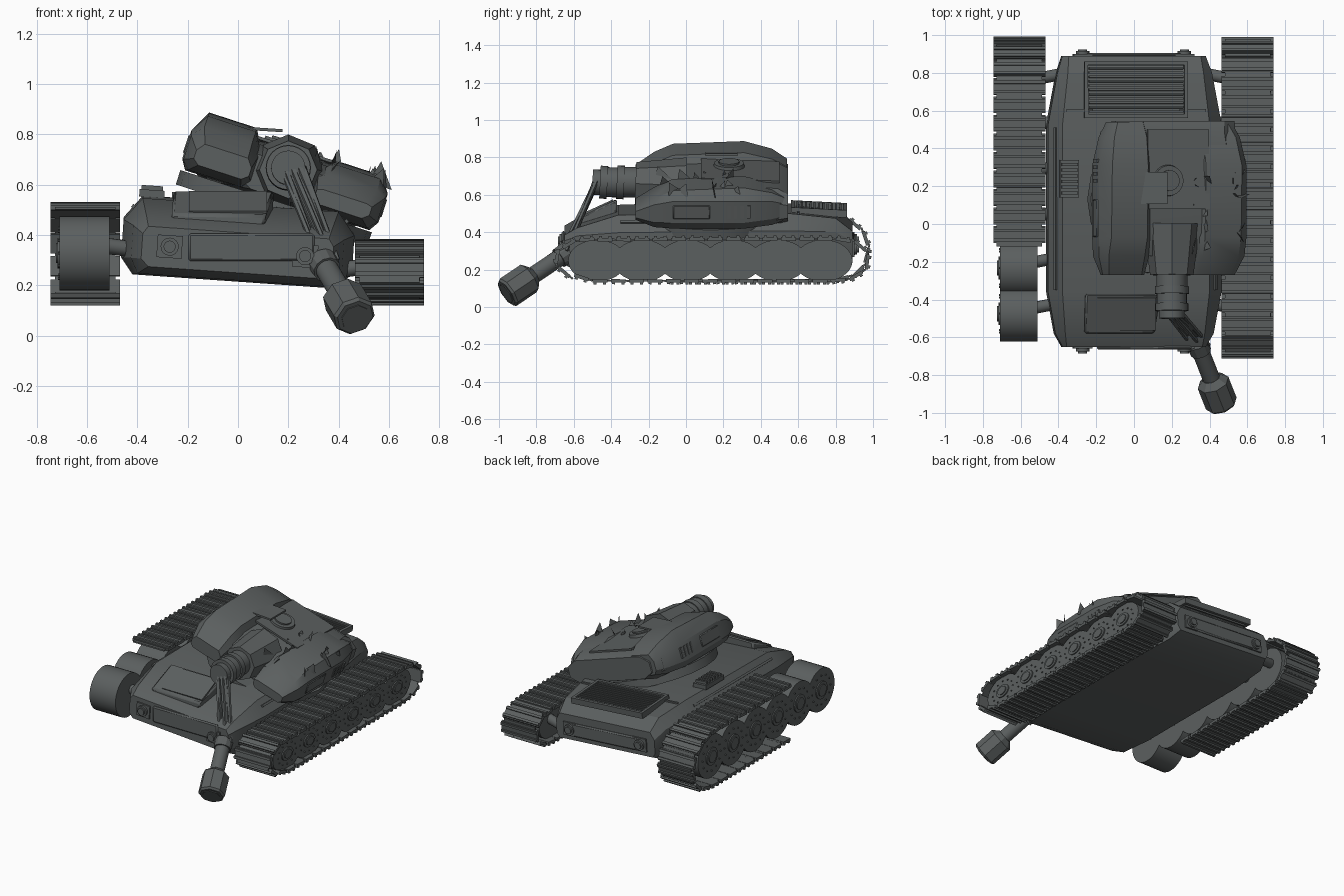
import bpy, bmesh, math, random
from mathutils import Matrix, Vector

random.seed(4)
cube = bpy.data.objects.get("Cube")
if cube:
    bpy.data.objects.remove(cube)

metal = bpy.data.materials.new("burnt grey metal")
metal.use_nodes = True
GREY = (0.105, 0.115, 0.115, 1)
metal.diffuse_color = GREY
metal.node_tree.nodes["Principled BSDF"].inputs["Base Color"].default_value = GREY

# Frames: the hull leans to one side, the turret has slid off further
WORLD = Matrix.Identity(4)
HULL = Matrix.Translation((0, 0, 0.37)) @ Matrix.Rotation(math.radians(4), 4, 'Y') @ Matrix.Translation((0, 0, -0.37))
TURRET = Matrix.Translation((0.15, 0.13, 0.53)) @ Matrix.Rotation(math.radians(18), 4, 'Y')


def finish(name, bm, frame=WORLD, bevel=0):
    bmesh.ops.recalc_face_normals(bm, faces=bm.faces)
    mesh = bpy.data.meshes.new(name)
    bm.to_mesh(mesh)
    bm.free()
    mesh.transform(frame)
    mesh.materials.append(metal)
    ob = bpy.data.objects.new(name, mesh)
    bpy.context.collection.objects.link(ob)
    if bevel:
        mod = ob.modifiers.new("edge", 'BEVEL')
        mod.width, mod.segments = bevel, 1
    bpy.context.view_layer.objects.active = ob
    bpy.ops.object.select_all(action='DESELECT')
    ob.select_set(True)
    bpy.ops.object.shade_smooth_by_angle(angle=math.radians(28))


def add_box(bm, centre, size, rot=WORLD):
    m = Matrix.Translation(centre) @ rot @ Matrix.Diagonal((*size, 1))
    bmesh.ops.create_cube(bm, size=1, matrix=m)


def add_tube(bm, a, b, r1, r2=None, sides=24):
    a, b = Vector(a), Vector(b)
    rot = (b - a).to_track_quat('Z', 'Y').to_matrix().to_4x4()
    bmesh.ops.create_cone(bm, cap_ends=True, segments=sides, radius1=r1, radius2=r1 if r2 is None else r2,
                          depth=(b - a).length, matrix=Matrix.Translation((a + b) / 2) @ rot)


def box(name, centre, size, frame=WORLD, rot=WORLD, bevel=0):
    bm = bmesh.new()
    add_box(bm, centre, size, rot)
    finish(name, bm, frame, bevel)


def loft(name, rings, frame=WORLD, bevel=0):
    bm = bmesh.new()
    loops = [[bm.verts.new(p) for p in ring] for ring in rings]
    n = len(loops[0])
    for a, b in zip(loops, loops[1:]):
        for i in range(n):
            bm.faces.new((a[i], a[(i + 1) % n], b[(i + 1) % n], b[i]))
    bm.faces.new(loops[0])
    bm.faces.new(loops[-1])
    finish(name, bm, frame, bevel)


def section(y, wb, zb, w, z1, z2, wt, zt, cx=0):
    half = [(wb, zb), (w, z1), (w, z2), (wt, zt)]
    return [(cx + x, y, z) for x, z in half] + [(cx - x, y, z) for x, z in reversed(half)]


# Hull body
loft("hull", [
    section(-0.65, 0.35, 0.25, 0.38, 0.28, 0.38, 0.36, 0.41),
    section(-0.58, 0.39, 0.22, 0.42, 0.28, 0.41, 0.37, 0.45),
    section(-0.36, 0.41, 0.215, 0.46, 0.28, 0.43, 0.39, 0.52),
    section(0.53, 0.41, 0.215, 0.46, 0.28, 0.44, 0.39, 0.53),
    section(0.8, 0.39, 0.22, 0.41, 0.28, 0.43, 0.36, 0.5),
    section(0.89, 0.36, 0.26, 0.38, 0.29, 0.38, 0.35, 0.43)], HULL)

# Nose, glacis and tail plates
level = Matrix.Rotation(math.radians(-4), 4, 'Y')
box("nose_plate", (0.055, -0.655, 0.355), (0.5, 0.02, 0.11), HULL, level, bevel=0.008)
box("tail_plate", (0, 0.895, 0.335), (0.5, 0.02, 0.09), HULL, bevel=0.008)
loft("driver_hatch", [
    [(-0.27, -0.58, 0.44), (0.1, -0.58, 0.44), (0.1, -0.58, 0.485), (-0.27, -0.58, 0.465)],
    [(-0.27, -0.37, 0.48), (0.13, -0.37, 0.48), (0.13, -0.37, 0.585), (-0.27, -0.37, 0.56)]], HULL, 0.01)
box("hatch_lid", (-0.05, -0.475, 0.527), (0.31, 0.19, 0.012), HULL, level @ Matrix.Rotation(0.43, 4, 'X'))

for side in (-1, 1):
    x = 0.27 * side
    bm = bmesh.new()
    for y, d in ((-0.64, -1), (0.88, 1)):
        add_box(bm, (x, y, 0.335), (0.1, 0.04, 0.09))
        add_tube(bm, (x, y, 0.335), (x, y + 0.035 * d, 0.335), 0.036, sides=16)
        add_tube(bm, (x, y, 0.335), (x, y + 0.045 * d, 0.335), 0.024, sides=16)
    finish("lamps", bm, HULL)
    # Sloping side rail and deck seam strips
    box("side_rail", (0.425 * side, 0.08, 0.485), (0.015, 0.86, 0.012), HULL, Matrix.Rotation(0.9 * side, 4, 'Y'))
    box("deck_strip", (0.3 * side, 0.6, 0.525), (0.14, 0.015, 0.012), HULL)

# Ribbed side vent
bm = bmesh.new()
add_box(bm, (-0.355, 0.24, 0.54), (0.1, 0.2, 0.03))
for i in range(6):
    add_box(bm, (-0.355, 0.165 + 0.03 * i, 0.562), (0.085, 0.015, 0.02))
finish("side_vent", bm, HULL)

# Engine grille on the rear deck
bm = bmesh.new()
for y in (-0.14, 0.14):
    add_box(bm, (0, y, 0.005), (0.55, 0.02, 0.04))
for x in (-0.265, 0.265):
    add_box(bm, (x, 0, 0.005), (0.02, 0.28, 0.04))
for i in range(11):
    add_box(bm, (0, -0.115 + 0.023 * i, 0), (0.5, 0.011, 0.04))
finish("engine_grille", bm, HULL @ Matrix.Translation((0, 0.71, 0.52)) @ Matrix.Rotation(math.radians(-3), 4, 'X'))

# Road wheels with hubs on the outer side, and axle arms
WHEEL_Y = [-0.475 + 0.242 * i for i in range(6)]
for side, z, radius, squash, label in ((1, 0.248, 0.155, 0.72, "left"), (-1, 0.328, 0.148, 1, "right")):
    for y in WHEEL_Y:
        bm = bmesh.new()
        for r, x in ((radius, 0.1), (0.06, 0.108), (0.04, 0.114)):
            add_tube(bm, (-0.1 * side, 0, 0), (x * side, 0, 0), r, sides=36)
        for k in range(12):
            a = k * math.tau / 12
            p = Vector((0, 0.1 * math.cos(a), 0.1 * math.sin(a)))
            add_tube(bm, p, p + Vector((0.106 * side, 0, 0)), 0.006, sides=6)
        finish(label + "_wheel", bm, Matrix.Translation((0.61 * side, y, z)) @ Matrix.Diagonal((1, 1, squash, 1)))
    bm = bmesh.new()
    for y in WHEEL_Y:
        add_tube(bm, (0.38 * side, y + 0.06, z + 0.01), (0.53 * side, y + 0.03, z + 0.03), 0.032, sides=16)
    finish(label + "_axle_arms", bm)


# Tracks: pads laid evenly along a side-view path, each turned to bridge its neighbours
def track(name, x, path, pitch=0.098):
    pts = [Vector((x, y, z)) for y, z in path]
    spots, carry = [], 0.04
    for a, b in zip(pts, pts[1:]):
        d = b - a
        while carry < d.length:
            spots.append(a + d.normalized() * carry)
            carry += pitch
        carry -= d.length
    bm = bmesh.new()
    for i, p in enumerate(spots):
        d = spots[min(i + 1, len(spots) - 1)] - spots[max(i - 1, 0)]
        turn = Matrix.Rotation(math.atan2(d.z, d.y) + random.uniform(-0.05, 0.05), 4, 'X')
        place = Matrix.Translation(p) @ turn
        for centre, size in (((0, 0, 0), (0.275, 0.08, 0.018)), ((0, -0.025, -0.012), (0.275, 0.016, 0.014)),
                             ((0, 0.025, -0.012), (0.275, 0.016, 0.014)), ((0, 0.045, 0.002), (0.24, 0.03, 0.01))):
            add_box(bm, place @ Vector(centre), size, turn)
    finish(name, bm)


track("left_track", 0.602, [(-0.5, 0.14), (0.8, 0.14), (0.92, 0.17), (0.975, 0.25), (0.93, 0.33), (0.82, 0.365),
                            (-0.55, 0.36), (-0.65, 0.33), (-0.695, 0.26), (-0.66, 0.19), (-0.5, 0.14)])
track("right_track", -0.607, [(-0.09, 0.14), (0.8, 0.14), (0.92, 0.19), (0.98, 0.3), (0.95, 0.4),
                              (0.86, 0.48), (0.76, 0.51), (-0.09, 0.508)])

# Turret base, core and two armoured cheeks
bm = bmesh.new()
add_tube(bm, (0, 0, -0.055), (0, 0, 0.005), 0.4, sides=20)
finish("turret_base", bm, TURRET)
loft("turret_core", [
    section(-0.3, 0.14, 0.02, 0.22, 0.06, 0.12, 0.16, 0.16, 0.03),
    section(-0.18, 0.28, 0, 0.36, 0.05, 0.14, 0.28, 0.2),
    section(0.2, 0.32, 0, 0.39, 0.05, 0.14, 0.3, 0.215),
    section(0.36, 0.28, 0, 0.36, 0.05, 0.14, 0.28, 0.2),
    section(0.415, 0.26, 0.02, 0.33, 0.06, 0.13, 0.26, 0.17, 0.03)], TURRET)
for side, c, top in ((-1, -0.262, 0.258), (1, 0.268, 0.232)):
    loft("turret_cheek", [
        section(-0.4, 0.09, 0.045, 0.115, 0.065, 0.1, 0.09, top - 0.125, c * 0.95),
        section(-0.3, 0.11, 0.015, 0.14, 0.05, 0.15, 0.1, top - 0.06, c),
        section(-0.2, 0.12, 0.01, 0.145, 0.05, 0.17, 0.1, top - 0.015, c),
        section(0.18, 0.12, 0.01, 0.145, 0.05, 0.17, 0.1, top, c),
        section(0.33, 0.1, 0.02, 0.125, 0.06, 0.16, 0.09, top - 0.035, c * 0.95),
        section(0.41, 0.08, 0.04, 0.1, 0.07, 0.13, 0.07, top - 0.08, c * 0.9)], TURRET)
    outer = c + 0.143 * side
    bm = bmesh.new()
    for i in range(4):
        add_box(bm, (outer, 0.1 + 0.035 * i, 0.11), (0.012, 0.018, 0.07))
    finish("cheek_vents", bm, TURRET)
    box("cheek_panel", (outer, -0.1, 0.11), (0.014, 0.2, 0.08), TURRET, bevel=0.006)

# Commander hatch ring, buckled roof and torn metal
bm = bmesh.new()
add_tube(bm, (-0.04, 0.1, 0.18), (-0.04, 0.1, 0.24), 0.09, 0.08)
add_tube(bm, (-0.04, 0.1, 0.2), (-0.04, 0.1, 0.25), 0.055)
finish("roof_hatch", bm, TURRET)
box("roof_panel", (0.02, 0.16, 0.215), (0.34, 0.42, 0.012), TURRET, Matrix.Rotation(-0.04, 4, 'X'))
box("torn_roof_plate", (-0.13, 0.06, 0.262), (0.14, 0.17, 0.012), TURRET, Matrix.Rotation(-0.25, 4, 'Y'))


def shards(name, count, low, high, size):
    bm = bmesh.new()
    for _ in range(count):
        p = Vector([random.uniform(a, b) for a, b in zip(low, high)])
        along = Vector((random.uniform(-1, 1), random.uniform(-1, 1), 0)).normalized() * size * 0.5
        tip = p + Vector((random.uniform(-0.3, 0.3), random.uniform(-0.4, 0.4), random.uniform(0.6, 1))) * size
        base = [bm.verts.new(q) for q in (p - along, p + along, p + Vector((along.y, -along.x, 0)) * 0.2)]
        top = bm.verts.new(tip)
        bm.faces.new(base)
        for i in range(3):
            bm.faces.new((base[i], base[(i + 1) % 3], top))
    finish(name, bm, TURRET)


shards("roof_shards", 8, (0.08, -0.28, 0.15), (0.2, 0.1, 0.19), 0.11)
shards("side_shards", 8, (0.31, -0.2, 0.15), (0.38, 0.15, 0.2), 0.1)

# Gun mantlet: stepped collar and drums
bm = bmesh.new()
add_tube(bm, (0.2, -0.27, 0.66), (0.2, 0.0, 0.65), 0.115, 0.15, 8)
for y1, y2, r in ((-0.5, -0.45, 0.068), (-0.46, -0.42, 0.088), (-0.43, -0.36, 0.08), (-0.37, -0.33, 0.09), (-0.34, -0.2, 0.082)):
    add_tube(bm, (0.2, y1, 0.668), (0.2, y2, 0.666), r)
finish("gun_mantlet", bm)

# Torn barrel strips hanging from the mantlet
bm = bmesh.new()
for i in range(7):
    s = (i - 3) * 0.013
    add_tube(bm, (0.22 + s, -0.48 - 0.01 * (i % 2), 0.66 + s * 0.3),
             (0.35 + s * 1.2, -0.64 + 0.015 * (i % 3), 0.33 + random.uniform(-0.03, 0.04)), 0.013, 0.01, 5)
finish("torn_barrel", bm)

# Drooping barrel end and eight-sided muzzle
root, tip = Vector((0.335, -0.63, 0.295)), Vector((0.466, -0.96, 0.073))
bm = bmesh.new()
for t1, t2, r1, r2, n in ((0, 0.68, 0.046, 0.046, 24), (0.0, 0.15, 0.06, 0.056, 12), (0.56, 0.64, 0.05, 0.087, 8),
                          (0.64, 0.97, 0.087, 0.087, 8), (0.97, 1.0, 0.087, 0.076, 8), (1.0, 1.01, 0.058, 0.058, 8)):
    add_tube(bm, root.lerp(tip, t1), root.lerp(tip, t2), r1, r2, n)
finish("barrel_end", bm)
